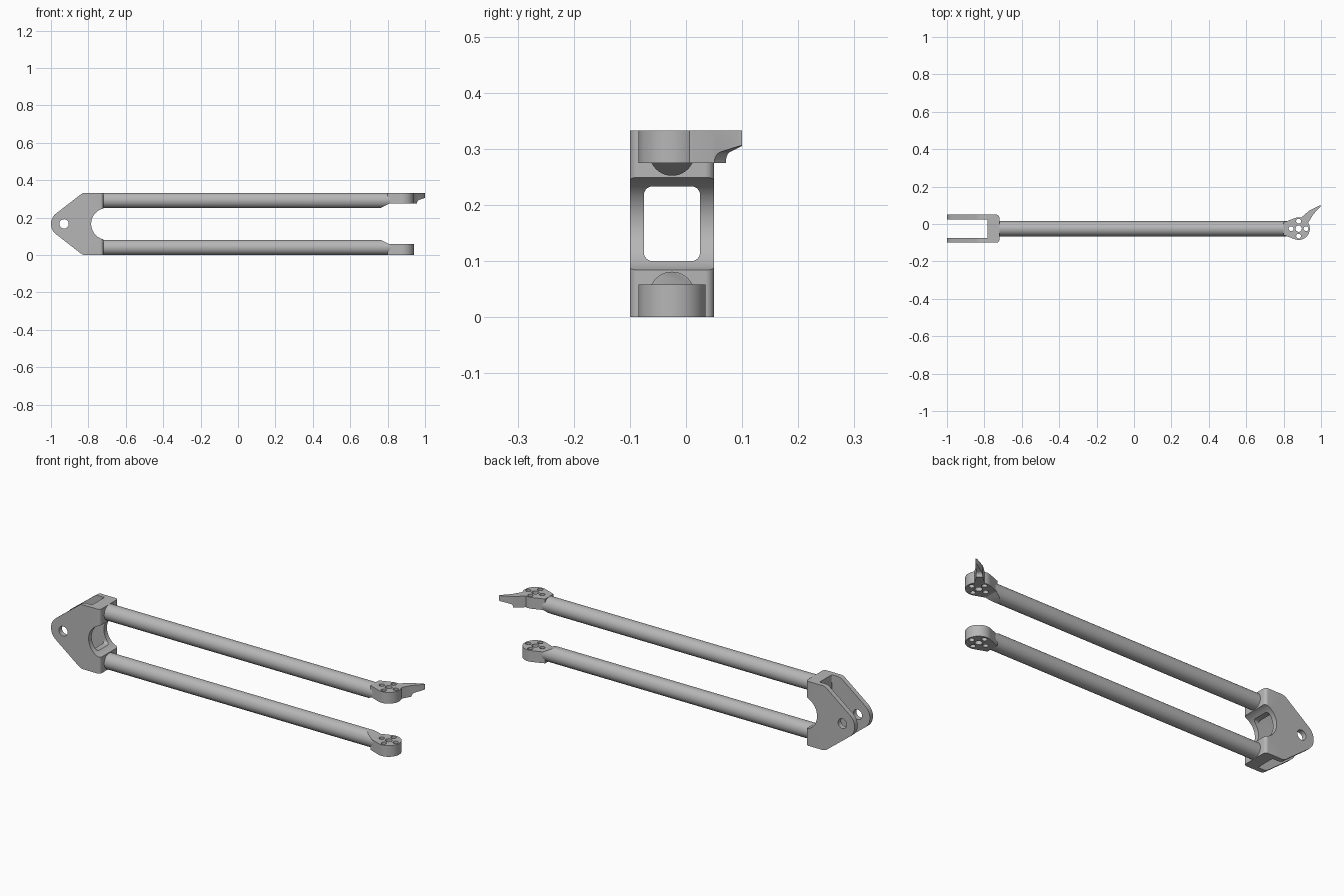
import bpy, bmesh
from math import sin, cos, radians, atan2, acos, hypot, degrees
from mathutils import Matrix, Vector

cube = bpy.data.objects.get("Cube")
if cube:
    bpy.data.objects.remove(cube, do_unlink=True)

grey = bpy.data.materials.new("machined grey")
grey.use_nodes = True
tone = (0.47, 0.47, 0.47, 1)
grey.diffuse_color = tone
grey.node_tree.nodes["Principled BSDF"].inputs["Base Color"].default_value = tone

MID_Y, MID_Z, TOP = -0.025, 0.1665, 0.333
AXES = {"x": lambda a, b, h: (h, a, b),
        "y": lambda a, b, h: (a, h, b),
        "z": lambda a, b, h: (a, b, h)}


def arc(cx, cy, r, start, end, n=16):
    angles = [radians(start + (end - start) * i / n) for i in range(n + 1)]
    return [(cx + r * cos(a), cy + r * sin(a)) for a in angles]


def circle(cx, cy, r, n=32):
    return arc(cx, cy, r, 0, 360, n)[:-1]


def round_rect(x0, x1, y0, y1, r):
    return (arc(x1 - r, y1 - r, r, 0, 90, 6) + arc(x0 + r, y1 - r, r, 90, 180, 6)
            + arc(x0 + r, y0 + r, r, 180, 270, 6) + arc(x1 - r, y0 + r, r, 270, 360, 6))


def prism(name, outlines, axis, lo, hi):
    """Extrude one or more closed outlines along an axis."""
    bm = bmesh.new()
    place = AXES[axis]
    for pts in outlines:
        a = [bm.verts.new(place(u, v, lo)) for u, v in pts]
        b = [bm.verts.new(place(u, v, hi)) for u, v in pts]
        bm.faces.new(a)
        bm.faces.new(b[::-1])
        for i in range(len(pts)):
            j = (i + 1) % len(pts)
            bm.faces.new((a[i], b[i], b[j], a[j]))
    bmesh.ops.recalc_face_normals(bm, faces=bm.faces)
    mesh = bpy.data.meshes.new(name)
    bm.to_mesh(mesh)
    bm.free()
    mesh.materials.append(grey)
    obj = bpy.data.objects.new(name, mesh)
    bpy.context.collection.objects.link(obj)
    return obj


def carve(obj, cutter, operation="DIFFERENCE"):
    """Apply a boolean and discard the cutter."""
    mod = obj.modifiers.new("cut", "BOOLEAN")
    mod.operation, mod.object, mod.solver = operation, cutter, "EXACT"
    bpy.context.view_layer.update()
    deps = bpy.context.evaluated_depsgraph_get()
    result = bpy.data.meshes.new_from_object(obj.evaluated_get(deps))
    obj.modifiers.clear()
    obj.data = result
    bpy.data.objects.remove(cutter, do_unlink=True)


def mirror_z(pts):
    return [(u, 2 * MID_Z - v) for u, v in pts]


# Clevis bracket: rounded nose, sloped shoulders, concave back
nose_x, nose_r, shoulder_x = -0.93, 0.07, -0.83
dx, dz = shoulder_x - nose_x, TOP - MID_Z
tangent = degrees(atan2(dz, dx) + acos(nose_r / hypot(dx, dz)))
upper = [(-0.72, TOP), (-0.818, TOP), (-0.832, 0.33), (-0.845, 0.321)]
profile = (upper + arc(nose_x, MID_Z, nose_r, tangent, 360 - tangent, 24)
           + mirror_z(upper)[::-1]
           + arc(-0.70, MID_Z, 0.085, 256.4, 103.6, 28))
bracket = prism("clevis_bracket", [profile], "y", -0.10, 0.05)
carve(bracket, prism("corner_trim", [round_rect(-1.1, -0.72, -0.10, 0.05, 0.016)],
                     "z", -0.1, 0.5), "INTERSECT")
carve(bracket, prism("fork_slot", [round_rect(-1.2, -0.782, -0.075, 0.025, 0.004)],
                     "z", -0.1, 0.5))
carve(bracket, prism("window", [round_rect(-0.075, 0.025, 0.10, 0.233, 0.015)],
                     "x", -0.85, -0.6))
carve(bracket, prism("pin_hole", [circle(nose_x, MID_Z, 0.025)], "y", -0.2, 0.2))
parts = [bracket]

# Two tubes with drilled end pads, the upper one flipped
EYE_X, EYE_R, PAD = 0.88, 0.06, 0.058
for level in ("lower", "upper"):
    flip = level == "upper"
    z0, z1 = (TOP - PAD, TOP) if flip else (0, PAD)
    rod = prism(level + "_rod", [circle(MID_Y, TOP - 0.0405 if flip else 0.0405, 0.0405, 40)],
                "x", -0.74, 0.815)
    wedge = [(0.762, 0.082), (0.81, PAD), (0.9, PAD), (0.9, 0.12), (0.762, 0.12)]
    carve(rod, prism("wedge", [mirror_z(wedge) if flip else wedge], "y", -0.2, 0.2))

    outline = [(0.80, MID_Y - 0.034)] + arc(EYE_X, MID_Y, EYE_R, -113, 113, 40) \
        + [(0.80, MID_Y + 0.034)]
    pad = prism(level + "_end_pad", [outline], "z", z0, z1)
    bores = [circle(EYE_X, MID_Y, 0.017, 24)]
    bores += [circle(EYE_X + 0.04 * cos(radians(a)), MID_Y + 0.04 * sin(radians(a)), 0.013, 20)
              for a in (0, 90, 180, 270)]
    carve(pad, prism("bores", bores, "z", -0.1, 0.5))
    parts += [rod, pad]

# Pointed lever on the upper pad, undercut towards its tip
fin = prism("pointer_fin", [[(0.893, 0.033), (0.936, 0.071), (0.994, 0.10), (1.0, 0.10),
                             (0.998, 0.094), (0.957, 0.05), (0.931, 0.006)]],
            "z", TOP - PAD, TOP)
under = ([(0.108, 0.2), (0.108, 0.275)] + arc(0.128, 0.275, 0.02, 180, 100, 8)[1:]
         + [(0.173, 0.306), (0.25, 0.325), (0.25, 0.2)])
undercut = prism("undercut", [under], "y", -0.1, 0.1)
undercut.data.transform(Matrix.Translation(Vector((EYE_X, MID_Y, 0)))
                        @ Matrix.Rotation(radians(46), 4, "Z"))
carve(fin, undercut)
# keep the pad bores open where the lever meets the pad
carve(fin, prism("pad_clearance", [circle(EYE_X, MID_Y, EYE_R - 0.004, 40)], "z", -0.1, 0.5))
parts.append(fin)

# Smooth curved walls, keep machined edges sharp
bpy.ops.object.select_all(action="DESELECT")
for part in parts:
    part.select_set(True)
bpy.context.view_layer.objects.active = bracket
bpy.ops.object.shade_smooth_by_angle(angle=radians(28))
